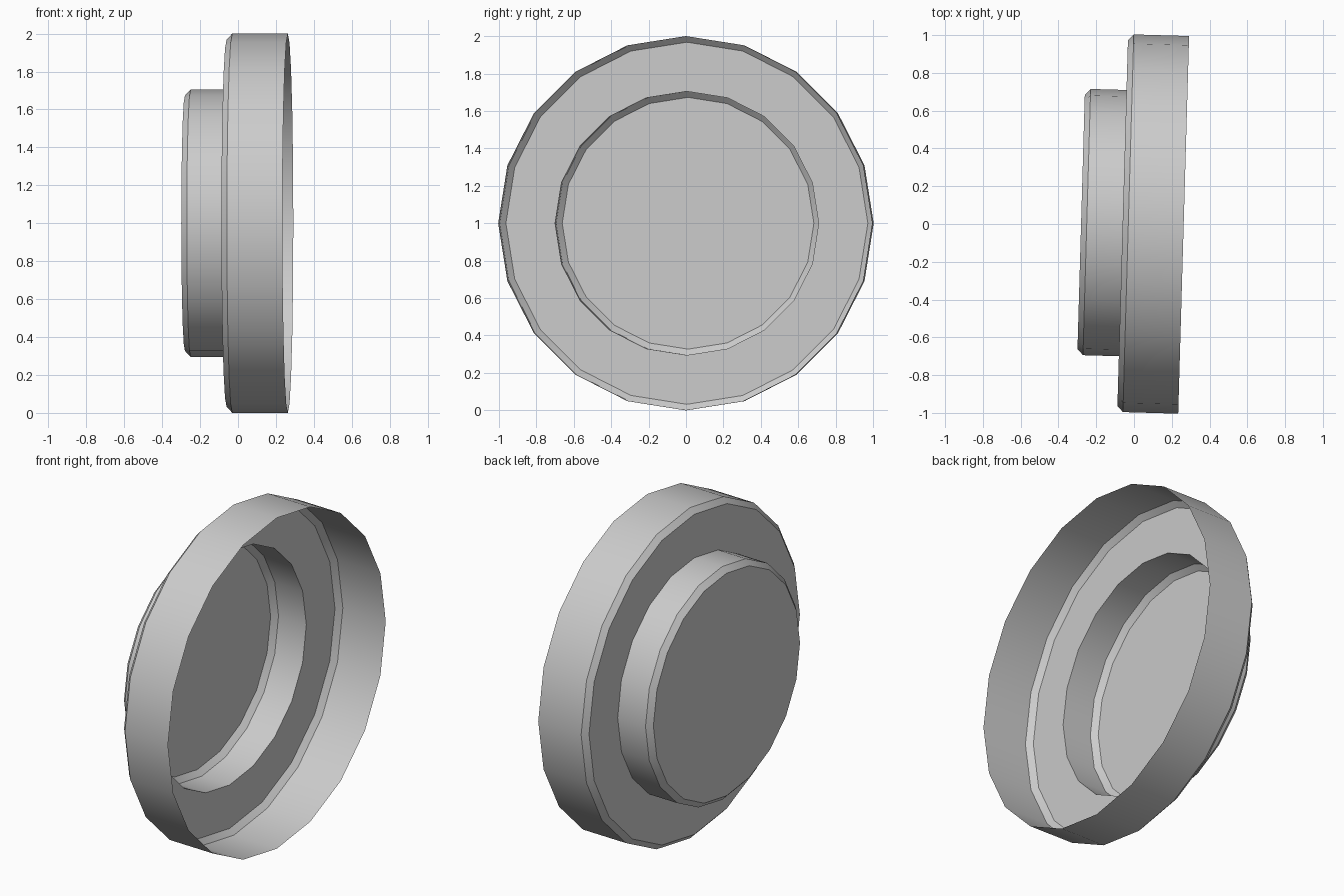
import bpy, bmesh, math
from mathutils import Matrix

if "Cube" in bpy.data.objects:
    bpy.data.objects.remove(bpy.data.objects["Cube"])

SIDES = 20
# Profile of the stepped cap: (position along axis, radius), open rim to closed hub
PROFILE = [(0.263, 1.0), (-0.03, 1.0), (-0.06, 0.968),
           (-0.06, 0.705), (-0.25, 0.705), (-0.28, 0.673)]

bm = bmesh.new()


def ring(x, r):
    return [bm.verts.new((x, r * math.cos(2 * math.pi * i / SIDES),
                          1 + r * math.sin(2 * math.pi * i / SIDES)))
            for i in range(SIDES)]


# Thin open shell: rim wall, bevel, flange, hub wall, bevel
rings = [ring(x, r) for x, r in PROFILE]
for a, b in zip(rings, rings[1:]):
    for i in range(SIDES):
        j = (i + 1) % SIDES
        bm.faces.new((a[i], a[j], b[j], b[i]))

# Hub end face
bm.faces.new(rings[-1])
bmesh.ops.recalc_face_normals(bm, faces=bm.faces)
hub = min(bm.faces, key=lambda f: f.calc_center_median().x)
if hub.normal.x > 0:
    bmesh.ops.reverse_faces(bm, faces=bm.faces)

# Slight turn of the axis about z
bm.transform(Matrix.Translation((0, 0.003, 0)) @ Matrix.Rotation(math.radians(-1.65), 4, 'Z'))

mesh = bpy.data.meshes.new("stepped_cap")
bm.to_mesh(mesh)
bm.free()
cap = bpy.data.objects.new("stepped_cap", mesh)
bpy.context.collection.objects.link(cap)
bpy.context.view_layer.objects.active = cap
cap.select_set(True)
bpy.ops.object.shade_smooth_by_angle(angle=math.radians(30))
